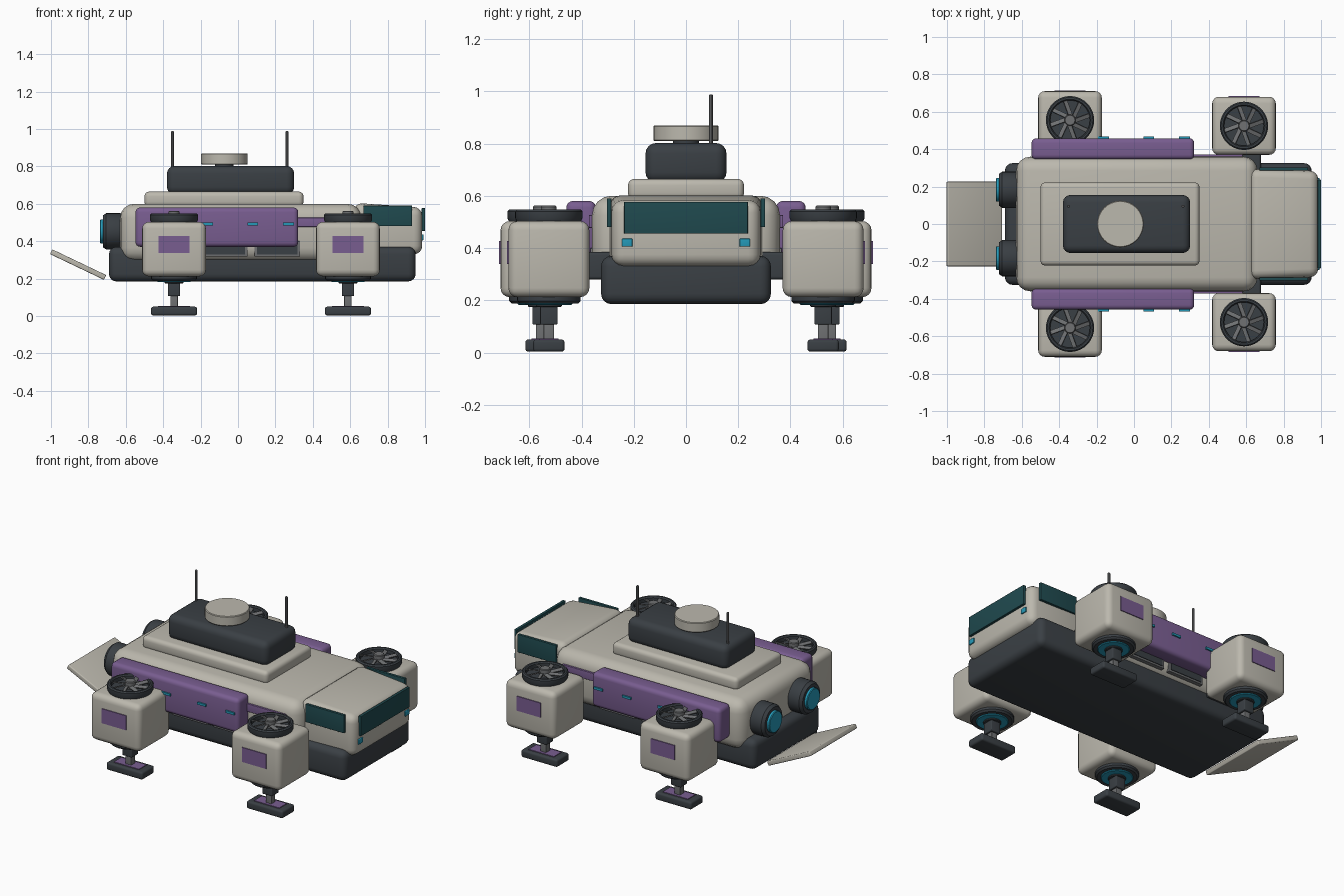
import bpy, bmesh, math
from mathutils import Matrix, Vector

if "Cube" in bpy.data.objects:
    bpy.data.objects.remove(bpy.data.objects["Cube"])


def mat(name, rgb):
    m = bpy.data.materials.new(name)
    m.diffuse_color = (*rgb, 1)
    m.use_nodes = True
    m.node_tree.nodes["Principled BSDF"].inputs["Base Color"].default_value = m.diffuse_color
    return m


BEIGE = mat("warm_grey_paint", (0.50, 0.48, 0.42))
DARK = mat("dark_slate", (0.042, 0.05, 0.058))
PURPLE = mat("purple_panel", (0.19, 0.11, 0.28))
GLASS = mat("dark_teal_glass", (0.014, 0.068, 0.078))
CYAN = mat("cyan_glow", (0.018, 0.32, 0.48))
STEEL = mat("mid_grey_metal", (0.16, 0.165, 0.17))


def finish(bm, name, material):
    me = bpy.data.meshes.new(name)
    bmesh.ops.recalc_face_normals(bm, faces=bm.faces)
    bm.to_mesh(me)
    bm.free()
    me.materials.append(material)
    me.shade_smooth()
    me.set_sharp_from_angle(angle=math.radians(35))
    ob = bpy.data.objects.new(name, me)
    bpy.context.collection.objects.link(ob)
    return ob


def box(name, x, y, z, material, bevel=0.0, shape=None):
    """Rounded box between ranges; y may be given in any order."""
    bm = bmesh.new()
    bmesh.ops.create_cube(bm, size=1)
    for v in bm.verts:
        v.co = Vector([(a + b) / 2 + c * abs(b - a) for (a, b), c in zip((x, y, z), v.co)])
        if shape:
            shape(v.co)
    if bevel:
        bmesh.ops.bevel(bm, geom=bm.edges[:], offset=bevel, segments=4,
                        profile=0.5, affect='EDGES')
    return finish(bm, name, material)


def lathe(name, profile, center, material, axis='Z', n=32):
    """Spin a (radius, height) profile around the z or -x axis."""
    bm = bmesh.new()
    vs = [bm.verts.new((r, 0, h)) for r, h in profile]
    es = [bm.edges.new(p) for p in zip(vs, vs[1:])]
    bmesh.ops.spin(bm, geom=vs + es, cent=(0, 0, 0), axis=(0, 0, 1),
                   angle=math.tau, steps=n)
    bmesh.ops.remove_doubles(bm, verts=bm.verts, dist=1e-5)
    m = Matrix.Translation(center)
    if axis == 'X':
        m = m @ Matrix.Rotation(-math.pi / 2, 4, 'Y')
    bm.transform(m)
    return finish(bm, name, material)


def disc(name, r, h, center, material, axis='Z', n=32, c=0.004):
    return lathe(name, [(0, 0), (r - c, 0), (r, c), (r, h - c), (r - c, h), (0, h)],
                 center, material, axis, n)


# Hull
box("lower_hull", (-0.69, 0.95), (-0.325, 0.325), (0.185, 0.37), DARK, 0.04)
box("upper_hull", (-0.63, 0.66), (-0.36, 0.36), (0.29, 0.60), BEIGE, 0.075)


# Cockpit with a nose that narrows and drops slightly
def nose(co):
    if co.x > 0.8:
        co.y *= 0.96
        if co.z > 0.5:
            co.z -= 0.025


box("cockpit", (0.62, 0.985), (-0.295, 0.295), (0.33, 0.605), BEIGE, 0.045, nose)
box("windshield", (0.982, 1.0), (-0.237, 0.237), (0.455, 0.577), GLASS, 0.003)

# Roof equipment
box("roof_deck", (-0.50, 0.35), (-0.222, 0.222), (0.585, 0.665), BEIGE, 0.025)
box("roof_module", (-0.38, 0.30), (-0.155, 0.155), (0.65, 0.802), DARK, 0.04)
disc("sensor_drum", 0.125, 0.06, (-0.073, 0, 0.81), BEIGE, n=32)
disc("sensor_drum_post", 0.05, 0.03, (-0.073, 0, 0.79), DARK)
for x in (-0.35, 0.262):
    disc("antenna", 0.008, 0.2, (x, 0.095, 0.788), STEEL, n=10, c=0.003)

# Rear ramp, tilted upward away from the hull
ramp_tilt = Matrix.Translation((-0.855, 0, 0.275)) @ Matrix.Rotation(math.radians(25.5), 4, 'Y')
ramp = box("rear_ramp", (-0.16, 0.16), (-0.226, 0.226), (-0.014, 0.014), BEIGE, 0.006)
ramp.matrix_world = ramp_tilt


def fan_blades(cx, cy, z):
    """Eight swept, pitched blades joined in one mesh."""
    bm = bmesh.new()
    for i in range(8):
        m = (Matrix.Translation((cx, cy, z)) @ Matrix.Rotation(i * math.tau / 8, 4, 'Z')
             @ Matrix.Translation((0.066, 0.012, 0)) @ Matrix.Rotation(math.radians(20), 4, 'Z')
             @ Matrix.Rotation(math.radians(20), 4, 'X') @ Matrix.Diagonal((0.085, 0.022, 0.006, 1)))
        bmesh.ops.create_cube(bm, size=1, matrix=m)
    finish(bm, "fan_blades", STEEL)


def leg_pod(cx, cy, s):
    """Lift pod with fan, thruster, outer plate, leg and foot; s is the side."""
    y = s * cy
    box("pod_body", (cx - 0.17, cx + 0.17), (y - 0.155, y + 0.155), (0.212, 0.503), BEIGE, 0.035)
    outer = y + s * 0.155
    box("pod_plate", (cx - 0.082, cx + 0.082), (outer - s * 0.004, outer + s * 0.005),
        (0.338, 0.427), PURPLE)
    box("pod_arm", (cx - 0.09, cx + 0.09), (s * 0.28, y - s * 0.1), (0.28, 0.385), DARK, 0.012)
    # Fan on top
    disc("fan_floor", 0.112, 0.02, (cx, y, 0.498), DARK)
    lathe("fan_ring", [(0.106, 0.50), (0.106, 0.54), (0.112, 0.547), (0.122, 0.547),
                       (0.129, 0.54), (0.129, 0.515), (0.122, 0.50)], (cx, y, 0), DARK, n=40)
    fan_blades(cx, y, 0.534)
    disc("fan_hub", 0.03, 0.05, (cx, y, 0.512), STEEL, n=20)
    # Thruster below
    lathe("thruster_ring", [(0.088, 0.215), (0.088, 0.188), (0.112, 0.188), (0.122, 0.198),
                            (0.122, 0.215)], (cx, y, 0), DARK)
    disc("thruster_glow", 0.09, 0.03, (cx, y, 0.182), CYAN)
    # Leg and foot
    disc("leg_collar", 0.05, 0.03, (cx, y, 0.174), DARK, n=20)
    box("leg_sleeve", (cx - 0.033, cx + 0.033), (y - 0.033, y + 0.033), (0.107, 0.19), DARK, 0.005)
    box("leg_strut", (cx - 0.02, cx + 0.02), (y - 0.02, y + 0.02), (0.04, 0.12), STEEL, 0.004)
    box("foot", (cx - 0.123, cx + 0.123), (y - 0.06, y + 0.06), (0.003, 0.05), DARK, 0.012)
    box("foot_plate", (cx - 0.085, cx + 0.085), (y - 0.037, y + 0.037), (0.047, 0.054), PURPLE)


for s in (-1, 1):
    # Side windows and headlights
    box("side_window", (0.67, 0.93), (s * 0.286, s * 0.303), (0.48, 0.59), GLASS, 0.002)
    box("headlight", (0.975, 0.993), (s * 0.205, s * 0.245), (0.405, 0.436), CYAN, 0.004)

    # Side pods, stripe and marker lights
    box("side_panel", (-0.548, 0.322), (s * 0.345, s * 0.458), (0.37, 0.58), PURPLE, 0.025)
    box("side_stripe", (0.31, 0.58), (s * 0.35, s * 0.372), (0.477, 0.526), PURPLE, 0.003)
    for x in (-0.163, 0.079, 0.27):
        box("marker_light", (x - 0.029, x + 0.029), (s * 0.452, s * 0.467), (0.485, 0.499), CYAN)

    # Framed vents under the side panel
    for x in (-0.07, 0.21):
        box("vent_frame", (x - 0.122, x + 0.122), (s * 0.33, s * 0.366), (0.318, 0.40), STEEL, 0.003)
        box("vent", (x - 0.108, x + 0.108), (s * 0.35, s * 0.37), (0.33, 0.392), DARK)

    # Rear engines
    lathe("engine", [(0, 0), (0.093, 0), (0.097, 0.01), (0.097, 0.085), (0.085, 0.102),
                     (0.066, 0.102), (0.062, 0.09), (0, 0.09)], (-0.62, s * 0.183, 0.453), DARK, 'X')
    disc("engine_glow", 0.064, 0.03, (-0.708, s * 0.183, 0.453), CYAN, 'X')

    leg_pod(-0.342, 0.555, s)
    leg_pod(0.588, 0.525, s)
